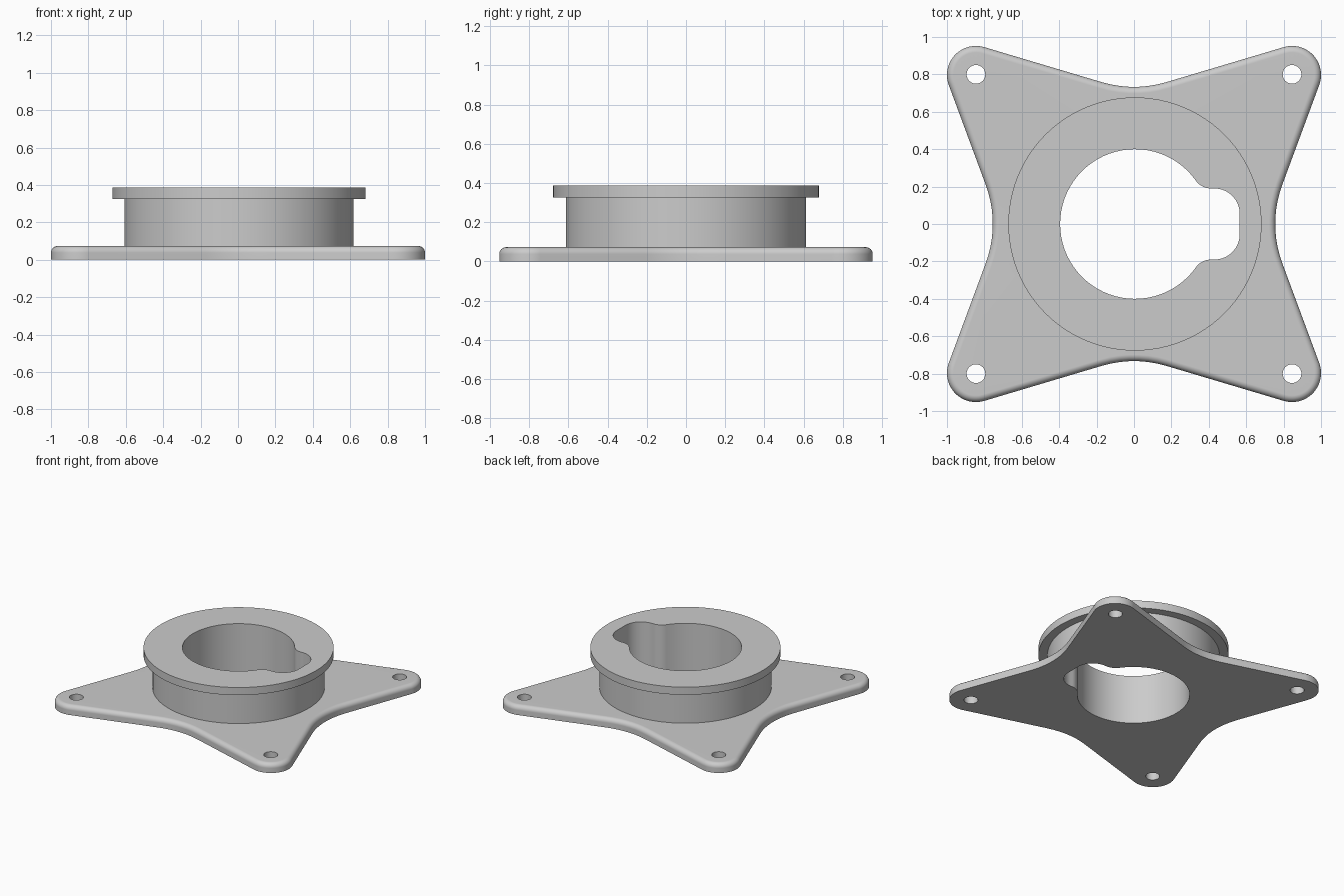
import bpy
import bmesh
from math import acos, atan2, ceil, cos, hypot, pi, radians, sin, tau

cube = bpy.data.objects.get("Cube")
if cube:
    bpy.data.objects.remove(cube, do_unlink=True)

PLATE_TOP, COLLAR_TOP, FLANGE_TOP = 0.073, 0.326, 0.386
EDGE = 0.035          # rounding of the plate's upper rim
AXIS = 0.005          # x of the collar axis

grey = bpy.data.materials.new("plain grey")
grey.use_nodes = True
colour = (0.6, 0.6, 0.6, 1)
grey.diffuse_color = colour
grey.node_tree.nodes["Principled BSDF"].inputs["Base Color"].default_value = colour


def circle(x, y, r, n):
    return [(x + r * cos(tau * i / n), y + r * sin(tau * i / n)) for i in range(n)]


def arc_chain(arcs):
    """Closed outline of arcs (x, y, r) joined by tangents; r < 0 is concave."""
    normals = []
    for (x1, y1, r1), (x2, y2, r2) in zip(arcs, arcs[1:] + arcs[:1]):
        dx, dy = x2 - x1, y2 - y1
        ratio = max(-1, min(1, (r1 - r2) / hypot(dx, dy)))
        normals.append(atan2(dy, dx) - acos(ratio))
    points = []
    for i, (x, y, r) in enumerate(arcs):
        start, end = normals[i - 1], normals[i]
        sweep = (end - start) % tau if r > 0 else -((start - end) % tau)
        steps = ceil(abs(sweep) / radians(5))
        for k in range(steps + 1):
            a = start + sweep * k / steps
            p = (x + r * cos(a), y + r * sin(a))
            if not points or hypot(p[0] - points[-1][0], p[1] - points[-1][1]) > 0.002:
                points.append(p)
    if hypot(points[0][0] - points[-1][0], points[0][1] - points[-1][1]) < 0.002:
        points.pop()
    return points


def plate_outline(inset):
    corner, waist = 0.155 - inset, -(0.6 + inset)
    cx, cy = 0.845, 0.797
    wx, wy = 0.755 + 0.6, 0.733 + 0.6
    return arc_chain([(cx, cy, corner), (0, wy, waist), (-cx, cy, corner),
                      (-wx, 0, waist), (-cx, -cy, corner), (0, -wy, waist),
                      (cx, -cy, corner), (wx, 0, waist)])


def wall(bm, rings, inward=False):
    """Skin a stack of (outline, z) rings."""
    rows = [[bm.verts.new((x, y, z)) for x, y in pts] for pts, z in rings]
    for low, high in zip(rows, rows[1:]):
        for i in range(len(low)):
            quad = [low[i - 1], low[i], high[i], high[i - 1]]
            bm.faces.new(quad[::-1] if inward else quad)


def cap(bm, loops, z, up):
    """Flat face inside the first outline, with the others as openings."""
    edges = []
    for pts in loops:
        vs = [bm.verts.new((x, y, z)) for x, y in pts]
        edges += [bm.edges.new((vs[i - 1], vs[i])) for i in range(len(vs))]
    made = bmesh.ops.triangle_fill(bm, edges=edges, use_beauty=True)["geom"]
    for f in made:
        if isinstance(f, bmesh.types.BMFace):
            f.normal_update()
            if (f.normal.z > 0) != up:
                f.normal_flip()


def finish(bm, name):
    bmesh.ops.remove_doubles(bm, verts=bm.verts, dist=0.0001)
    mesh = bpy.data.meshes.new(name)
    bm.to_mesh(mesh)
    bm.free()
    mesh.materials.append(grey)
    obj = bpy.data.objects.new(name, mesh)
    bpy.context.collection.objects.link(obj)
    bpy.ops.object.select_all(action="DESELECT")
    obj.select_set(True)
    bpy.context.view_layer.objects.active = obj
    bpy.ops.object.shade_smooth_by_angle(angle=radians(30))
    obj.modifiers.new("even shading", "WEIGHTED_NORMAL").keep_sharp = True


# Shared outlines: round bore with a side notch, collar and flange circles
bore = arc_chain([(0.43, -0.055, 0.135), (0.43, 0.055, 0.135), (0.412, 0.29, -0.1),
                  (AXIS, 0, 0.4), (0.412, -0.29, -0.1)])
collar_ring = circle(AXIS, 0, 0.613, 96)
flange_ring = circle(AXIS, 0, 0.677, 96)
screw_holes = [circle(sx * 0.845, sy * 0.8, 0.05, 32) for sx in (-1, 1) for sy in (-1, 1)]

# Four-armed mounting plate with a rounded upper rim
bm = bmesh.new()
rim = [(plate_outline(0), 0)]
for k in range(7):
    a = k / 6 * pi / 2
    rim.append((plate_outline(EDGE * (1 - cos(a))), PLATE_TOP - EDGE + EDGE * sin(a)))
wall(bm, rim)
for hole in screw_holes + [bore]:
    wall(bm, [(hole, 0), (hole, PLATE_TOP)], inward=True)
cap(bm, [rim[0][0], bore] + screw_holes, 0, up=False)
cap(bm, [rim[-1][0], collar_ring] + screw_holes, PLATE_TOP, up=True)
finish(bm, "mounting_plate")

# Collar
bm = bmesh.new()
wall(bm, [(collar_ring, PLATE_TOP), (collar_ring, COLLAR_TOP)])
wall(bm, [(bore, PLATE_TOP), (bore, COLLAR_TOP)], inward=True)
finish(bm, "collar")

# Overhanging flange
bm = bmesh.new()
wall(bm, [(flange_ring, COLLAR_TOP), (flange_ring, FLANGE_TOP)])
wall(bm, [(bore, COLLAR_TOP), (bore, FLANGE_TOP)], inward=True)
cap(bm, [flange_ring, collar_ring], COLLAR_TOP, up=False)
cap(bm, [flange_ring, bore], FLANGE_TOP, up=True)
finish(bm, "top_flange")
